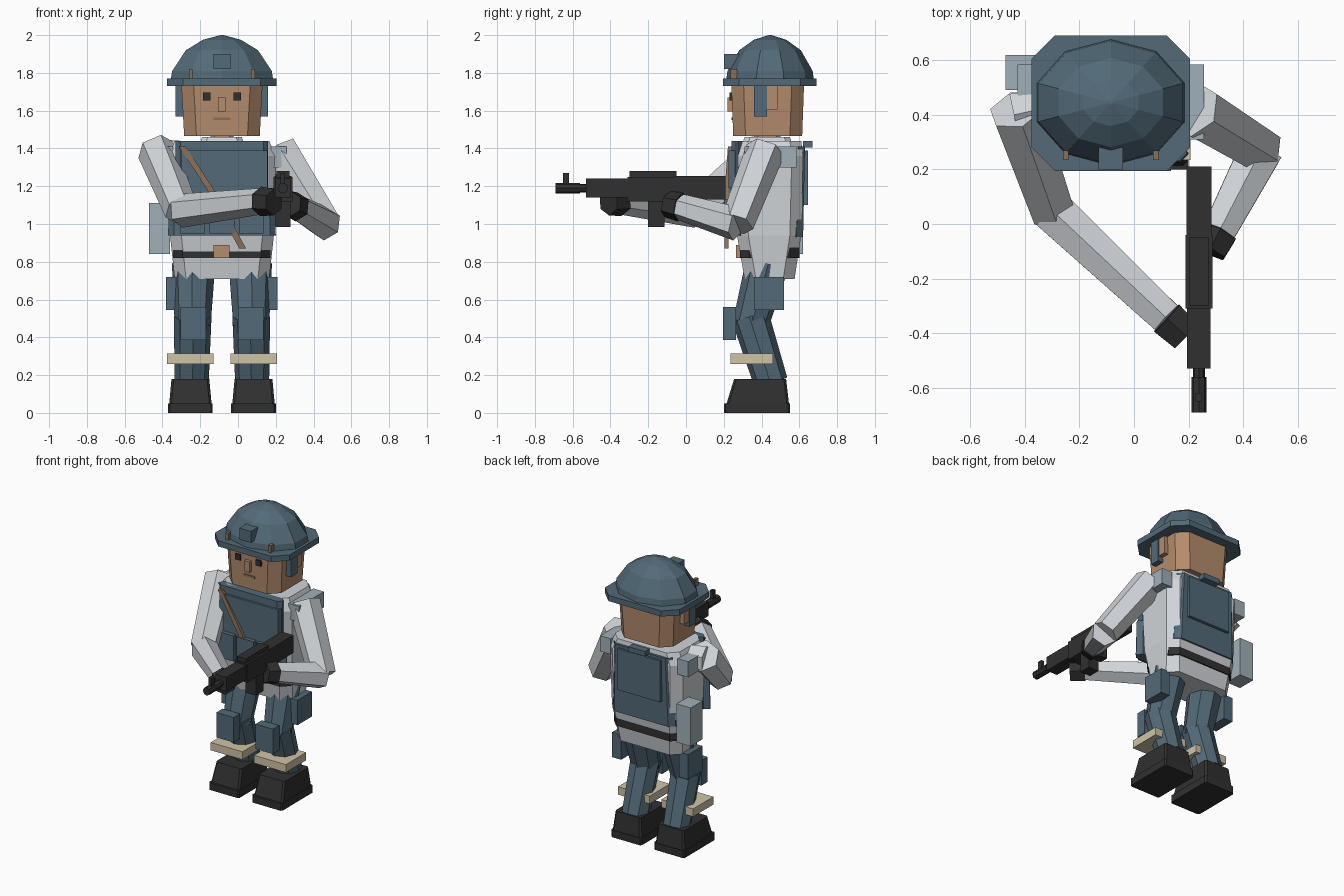
import bpy, bmesh, math
from mathutils import Vector, Matrix

if "Cube" in bpy.data.objects:
    bpy.data.objects.remove(bpy.data.objects["Cube"])

CX = -0.085  # body centre line


def material(name, rgb):
    lin = [((c / 255 + 0.055) / 1.055) ** 2.4 for c in rgb] + [1]
    m = bpy.data.materials.new(name)
    m.use_nodes = True
    m.diffuse_color = lin
    m.node_tree.nodes["Principled BSDF"].inputs["Base Color"].default_value = lin
    return m


BLUE = material("slate blue", (82, 106, 120))
CLOTH = material("light grey cloth", (208, 212, 216))
PALE = material("pale blue grey", (160, 176, 184))
SKIN = material("skin", (180, 140, 108))
BLACK = material("black", (48, 48, 48))
TAN = material("sand", (208, 196, 166))
BROWN = material("brown leather", (138, 110, 84))


def finish(name, bm, mat):
    bmesh.ops.recalc_face_normals(bm, faces=bm.faces)
    me = bpy.data.meshes.new(name)
    bm.to_mesh(me)
    bm.free()
    me.materials.append(mat)
    ob = bpy.data.objects.new(name, me)
    bpy.context.scene.collection.objects.link(ob)
    return ob


def box(name, x, y, z, mat):
    """Box from (low, high) ranges."""
    bm = bmesh.new()
    bmesh.ops.create_cube(bm, size=1)
    for v in bm.verts:
        v.co = [r[0] if c < 0 else r[1] for r, c in zip((x, y, z), v.co)]
    return finish(name, bm, mat)


def skin_rings(name, rings, mat):
    bm = bmesh.new()
    vs = [[bm.verts.new(p) for p in r] for r in rings]
    n = len(vs[0])
    for a, b in zip(vs, vs[1:]):
        for i in range(n):
            j = (i + 1) % n
            bm.faces.new((a[i], a[j], b[j], b[i]))
    bm.faces.new(vs[0])
    bm.faces.new(vs[-1])
    return finish(name, bm, mat)


def loft(name, sections, mat, cut=0.06, cx=CX):
    """Chamfered block through sections (z, half width, y front, y back)."""
    rings = []
    for z, h, f, b in sections:
        rings.append([(cx + x, y, z) for x, y in (
            (-h + cut, f), (h - cut, f), (h, f + cut), (h, b - cut),
            (h - cut, b), (-h + cut, b), (-h, b - cut), (-h, f + cut))])
    return skin_rings(name, rings, mat)


def tube(name, a, b, r1, r2, mat, sides=6):
    a, b = Vector(a), Vector(b)
    d = b - a
    bm = bmesh.new()
    rot = d.to_track_quat('Z', 'Y').to_matrix().to_4x4()
    bmesh.ops.create_cone(bm, cap_ends=True, segments=sides, radius1=r1, radius2=r2,
                          depth=d.length, matrix=Matrix.Translation((a + b) / 2) @ rot)
    return finish(name, bm, mat)


def span(s, a, b):
    """x range at distances a..b from the centre line, on side s."""
    return sorted((CX + s * a, CX + s * b))


# Helmet
loft("helmet_brim", [(1.73, .29, .195, .69), (1.77, .29, .195, .69)], BLUE, .085)
dome = []
for z, r in ((1.765, .965), (1.81, .94), (1.92, .68), (1.975, .36), (2.0, .03)):
    dome.append([(CX + .295 * r * math.sin(k * math.tau / 10),
                  .445 + .24 * r * math.cos(k * math.tau / 10), z) for k in range(10)])
skin_rings("helmet_dome", dome, BLUE)
box("helmet_mount", (-.13, -.04), (.2, .3), (1.82, 1.9), BLUE)

# Head and face
loft("head", [(1.465, .2, .25, .615), (1.74, .215, .24, .625)], SKIN, .065)
loft("neck", [(1.4, .06, .36, .5), (1.48, .06, .36, .5)], SKIN, .02)
loft("collar", [(1.43, .115, .3, .56), (1.46, .105, .31, .55)], CLOTH, .03)
box("nose", (-.105, -.065), (.22, .26), (1.595, 1.67), SKIN)
box("mouth", (-.13, -.04), (.241, .249), (1.55, 1.565), BROWN)
for s, side in ((1, "left"), (-1, "right")):
    box(side + "_eye", span(s, .06, .1), (.23, .25), (1.655, 1.695), BLACK)
    box(side + "_ear", span(s, .2, .24), (.38, .485), (1.605, 1.73), SKIN)
    box(side + "_chin_strap", span(s, .195, .245), (.36, .43), (1.57, 1.74), BLUE)
    box(side + "_helmet_clip", span(s, .155, .175), (.235, .27), (1.765, 1.82), BROWN)

# Torso, vest and belt
loft("torso", [(.71, .25, .31, .575), (.94, .275, .27, .61),
               (1.36, .285, .255, .62), (1.44, .25, .27, .61)], CLOTH)
loft("vest_front", [(.94, .285, .225, .29), (1.19, .28, .23, .29)], BLUE, .03)
loft("vest_chest", [(1.15, .245, .24, .3), (1.44, .245, .24, .3)], BLUE, .025)
box("chest_plate", (-.3, .155), (.225, .26), (1.19, 1.39), BLUE)
for i in range(3):
    x = CX + (i - 1) * .155
    box(f"vest_pouch_{i + 1}", (x - .066, x + .066), (.2, .25), (.95, 1.13), BLUE)
loft("vest_back", [(.93, .245, .54, .62), (1.41, .23, .56, .63)], BLUE, .035)
box("back_panel", (-.25, .08), (.6, .645), (1.1, 1.39), BLUE)
box("back_handle", (-.15, -.02), (.62, .67), (1.405, 1.44), BLUE)
loft("belt", [(.82, .258, .285, .6), (.89, .258, .285, .6)], BLACK, .05)
box("belt_buckle", (-.13, -.045), (.265, .3), (.82, .89), SKIN)
box("hip_pouch", (-.47, -.36), (.49, .62), (.84, 1.11), PALE)

# Sling strap across the chest
skin_rings("sling_strap", [[(x - .018, y, z), (x + .018, y, z), (x + .018, y + .02, z),
                            (x - .018, y + .02, z)]
                           for x, y, z in ((-.295, .222, 1.41), (-.15, .205, 1.19),
                                           (.025, .205, .87))], BROWN)

# Legs
for s, side in ((1, "left"), (-1, "right")):
    x = CX + s * .155
    tube(side + "_thigh", (x - s * .005, .43, .79), (x, .34, .46), .115, .095, BLUE, 8)
    tube(side + "_shin", (x, .34, .51), (x + s * .005, .45, .16), .1, .09, BLUE, 8)
    box(side + "_knee_pad", span(s, .085, .22), (.195, .265), (.385, .56), BLUE)
    box(side + "_thigh_pouch", span(s, .225, .295), (.36, .52), (.545, .72), BLUE)
    box(side + "_shin_band", span(s, .045, .292), (.235, .46), (.26, .315), TAN)
    loft(side + "_sole", [(0, .118, .2, .55), (.05, .118, .2, .55)], BLACK, .01, x + s * .012)
    loft(side + "_boot", [(.05, .112, .215, .545), (.18, .1, .255, .53)],
         BLACK, .012, x + s * .012)
    box(side + "_shoulder_pad", span(s, .26, .342), (.31, .585), (1.3, 1.41), PALE)

# Arms: shoulder, elbow, wrist, hand
arms = {"right": ((-.43, .42, 1.39), (-.3, .05, 1.07), (.12, -.345, 1.12), (.19, -.41, 1.115)),
        "left": ((.22, .42, 1.39), (.465, .27, 1.0), (.31, -.03, 1.09), (.275, -.1, 1.105))}
for side, (sh, el, wr, ha) in arms.items():
    tube(side + "_upper_arm", sh, el, .105, .09, CLOTH)
    tube(side + "_forearm", el, wr, .09, .07, CLOTH)
    tube(side + "_glove", wr, ha, .078, .07, BLACK)
tube("right_shoulder", (-.3, .43, 1.36), (-.44, .4, 1.36), .08, .09, CLOTH)

# Rifle
for name, w, y, z in (
        ("stock", .046, (-.06, .21), (1.13, 1.255)),
        ("receiver", .05, (-.31, -.04), (1.12, 1.25)),
        ("top_rail", .035, (-.3, -.05), (1.25, 1.28)),
        ("handguard", .043, (-.53, -.3), (1.14, 1.24)),
        ("magazine", .04, (-.2, -.115), (.985, 1.13)),
        ("grip", .03, (-.08, -.02), (1.03, 1.14)),
        ("front_sight", .012, (-.65, -.62), (1.2, 1.27))):
    box("rifle_" + name, (.238 - w, .238 + w), y, z, BLACK)
tube("rifle_barrel", (.238, -.6, 1.19), (.238, -.5, 1.19), .022, .022, BLACK, 8)
tube("rifle_muzzle", (.238, -.69, 1.19), (.238, -.56, 1.19), .028, .028, BLACK, 8)
